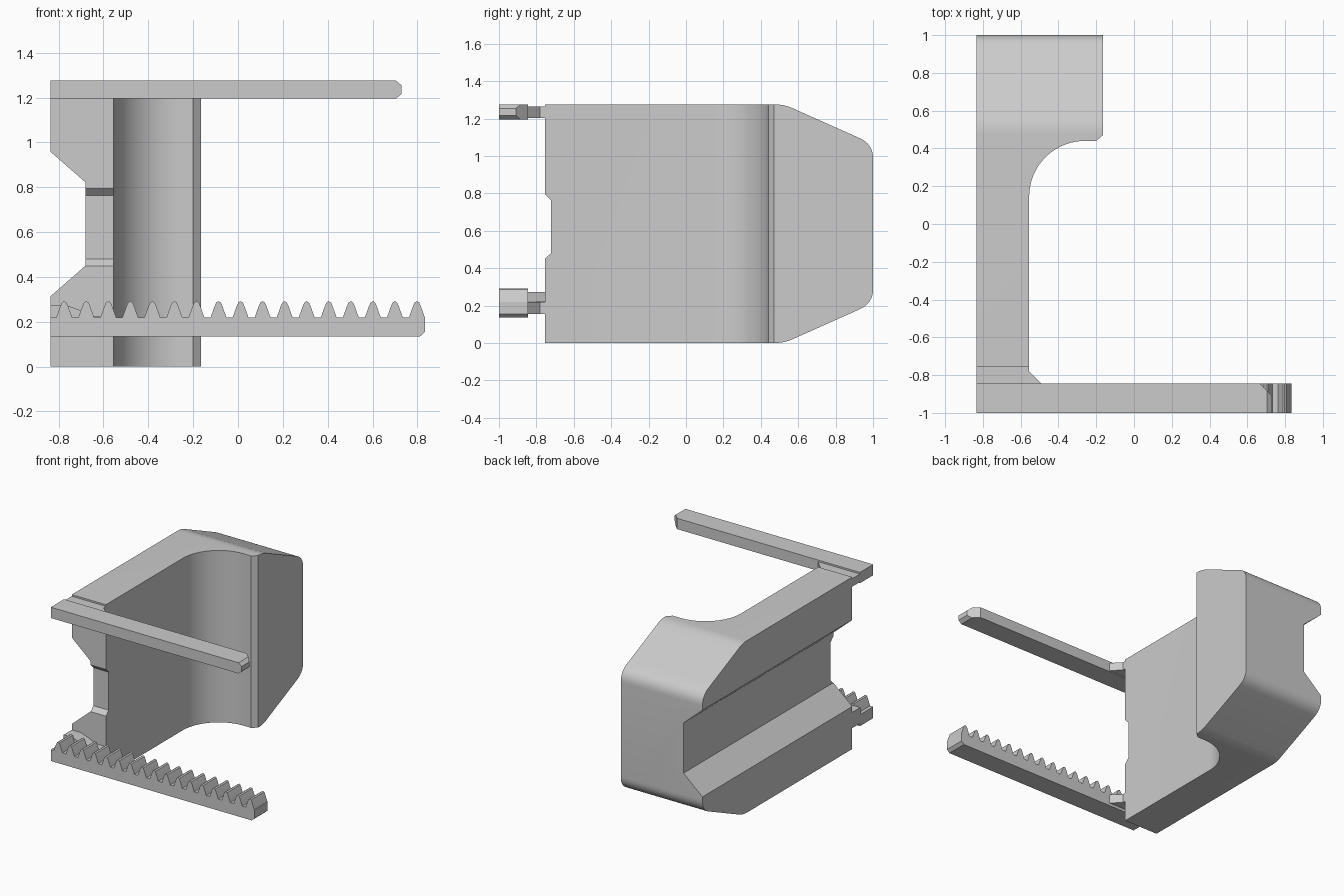
import bpy, bmesh
from math import sin, cos, pi
from mathutils import Vector

if "Cube" in bpy.data.objects:
    bpy.data.objects.remove(bpy.data.objects["Cube"])

AXES = {'x': lambda a, b, t: (t, a, b),
        'y': lambda a, b, t: (a, t, b),
        'z': lambda a, b, t: (a, b, t)}


def prism(name, pts, axis, lo, hi):
    """Extrude a 2D outline along an axis."""
    bm = bmesh.new()
    f = AXES[axis]
    low = [bm.verts.new(f(a, b, lo)) for a, b in pts]
    top = [bm.verts.new(f(a, b, hi)) for a, b in pts]
    bm.faces.new(low)
    bm.faces.new(top)
    n = len(pts)
    for i in range(n):
        j = (i + 1) % n
        bm.faces.new((low[i], low[j], top[j], top[i]))
    bmesh.ops.recalc_face_normals(bm, faces=bm.faces[:])
    me = bpy.data.meshes.new(name)
    bm.to_mesh(me)
    bm.free()
    ob = bpy.data.objects.new(name, me)
    bpy.context.collection.objects.link(ob)
    return ob


def combine(ob, other, op):
    """Boolean with a helper, bake the result and drop the helper."""
    m = ob.modifiers.new(op, 'BOOLEAN')
    m.operation, m.object, m.solver = op, other, 'EXACT'
    other.hide_render = True
    dg = bpy.context.evaluated_depsgraph_get()
    dg.update()
    me = bpy.data.meshes.new_from_object(ob.evaluated_get(dg))
    ob.modifiers.clear()
    ob.data = me
    bpy.data.objects.remove(other)


def fillet(a, c, b, t, n=6):
    """Round corner c between a and b, starting t away from it."""
    a, c, b = Vector(a), Vector(c), Vector(b)
    p, q = c + (a - c).normalized() * t, c + (b - c).normalized() * t
    return [tuple(p * (1 - s) ** 2 + c * 2 * s * (1 - s) + q * s * s)
            for s in (i / n for i in range(n + 1))]


def smooth(ob):
    bpy.ops.object.select_all(action='DESELECT')
    ob.select_set(True)
    bpy.context.view_layer.objects.active = ob
    bpy.ops.object.shade_smooth_by_angle(angle=0.4)


L, H = -0.835, 1.275

# Main body: plan outline with concave curve
plan = [(L, 1.0), (L, -0.755), (-0.555, -0.755)]
plan += [(-0.26 - 0.295 * cos(i / 20 * pi / 2), 0.145 + 0.295 * sin(i / 20 * pi / 2))
         for i in range(21)]
plan += [(-0.2, 0.44), (-0.165, 0.47), (-0.165, 1.0)]
body = prism("main_body", plan, 'z', 0, H)

# Side outline with tapered, rounded back end
upper = fillet((-0.9, H), (0.525, H), (1, 1.063), 0.045)
upper += fillet((0.525, H), (1, 1.063), (1, 0.6), 0.077, 8)
side = [(-0.9, 0), (-0.9, H)] + upper + [(y, H - z) for y, z in reversed(upper)]
combine(body, prism("side_helper", side, 'x', -1, 0), 'INTERSECT')

# Tapered groove along the outer face, and shallow notch at the front edge
groove = [(-1, 0.17), (L, 0.315), (-0.68, 0.45), (-0.68, 0.822), (L, 0.957), (-1, 1.1)]
combine(body, prism("groove_helper", groove, 'y', -1.2, 1.2), 'DIFFERENCE')
notch = [(-0.78, 0.425), (-0.722, 0.48), (-0.722, 0.762), (-0.78, 0.82)]
combine(body, prism("notch_helper", notch, 'x', -1, 0), 'DIFFERENCE')
smooth(body)

# Upper plain arm with bevelled tip
arm = prism("upper_arm", [(L, -1), (0.73, -1), (0.73, -0.91), (0.665, -0.845), (L, -0.845)],
            'z', 1.195, H)
tip = [(-1, 1.1), (0.62, 1.1), (0.705, 1.195), (0.73, 1.217), (0.73, 1.254), (0.705, H),
       (0.62, 1.4), (-1, 1.4)]
combine(arm, prism("tip_helper", tip, 'y', -1.2, -0.6), 'INTERSECT')

# Lower toothed rack: 17 rounded teeth
rack_pts = [(0.835, 0.22), (0.835, 0.155), (0.812, 0.135), (L, 0.135), (L, 0.22)]
tooth = [(-0.035, 0.22), (-0.018, 0.268), (-0.010, 0.286), (0, 0.292)]
tooth += [(-x, z) for x, z in reversed(tooth[:-1])]
for i in range(17):
    rack_pts += [(-0.775 + 0.0983 * i + x, z) for x, z in tooth]
rack_pts = [(min(x, 0.8345), z) for x, z in rack_pts]
smooth(prism("toothed_rack", rack_pts, 'y', -1, -0.845))

# Bridges joining the arms to the body
bridge = [(L, -0.75), (L, -0.85), (-0.485, -0.85), (-0.555, -0.78), (-0.555, -0.75)]
prism("upper_bridge", bridge, 'z', 1.203, 1.263)
prism("lower_bridge", bridge, 'z', 0.155, 0.22)
prism("lower_bridge_rib", [(L, 0.215), (L, 0.272), (-0.76, 0.272), (-0.7, 0.25),
                           (-0.64, 0.225), (-0.56, 0.22), (-0.56, 0.215)], 'y', -0.85, -0.75)
